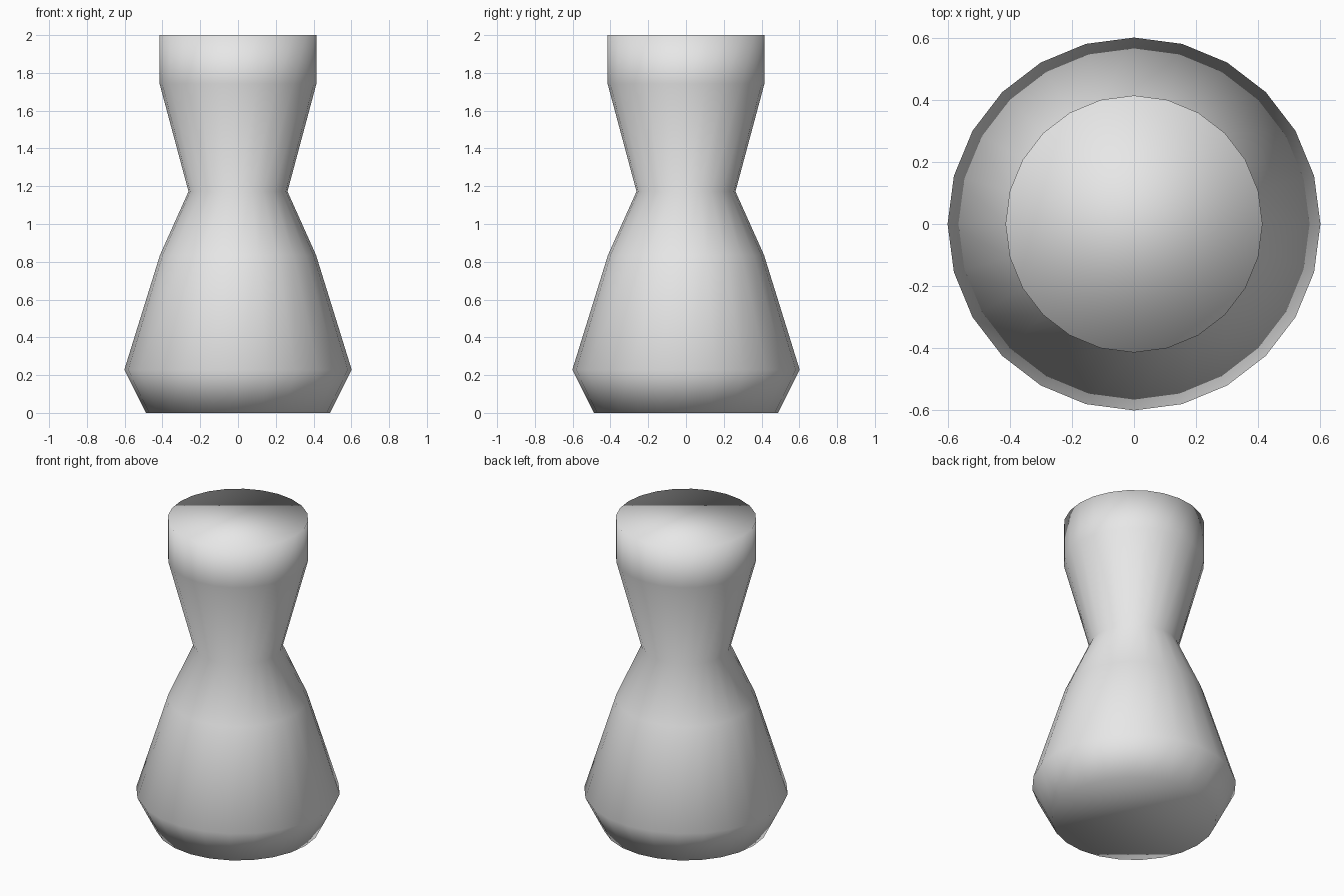
import bpy
import bmesh
import math

if "Cube" in bpy.data.objects:
    bpy.data.objects.remove(bpy.data.objects["Cube"])

SIDES = 24

# Profile from base to top: (radius, height)
PROFILE = [(0.487, 0.0), (0.602, 0.228), (0.413, 0.836),
           (0.262, 1.172), (0.415, 1.742), (0.415, 2.0)]

# Single plain grey
grey = bpy.data.materials.new("plain grey")
grey.diffuse_color = (0.8, 0.8, 0.8, 1.0)
grey.use_nodes = True
grey.node_tree.nodes["Principled BSDF"].inputs["Base Color"].default_value = grey.diffuse_color

bm = bmesh.new()

# Rings of the turned body
rings = []
for radius, height in PROFILE:
    ring = []
    for i in range(SIDES):
        a = 2 * math.pi * i / SIDES
        ring.append(bm.verts.new((radius * math.cos(a), radius * math.sin(a), height)))
    rings.append(ring)

# Side walls
for low, high in zip(rings, rings[1:]):
    for i in range(SIDES):
        j = (i + 1) % SIDES
        bm.faces.new((low[i], low[j], high[j], high[i]))

# Flat base and flat top
bm.faces.new(rings[0][::-1])
bm.faces.new(rings[-1])

# The whole body, caps included, is smooth shaded
for face in bm.faces:
    face.smooth = True

mesh = bpy.data.meshes.new("turned_body")
bm.to_mesh(mesh)
bm.free()
mesh.materials.append(grey)
body = bpy.data.objects.new("turned_body", mesh)
bpy.context.collection.objects.link(body)
